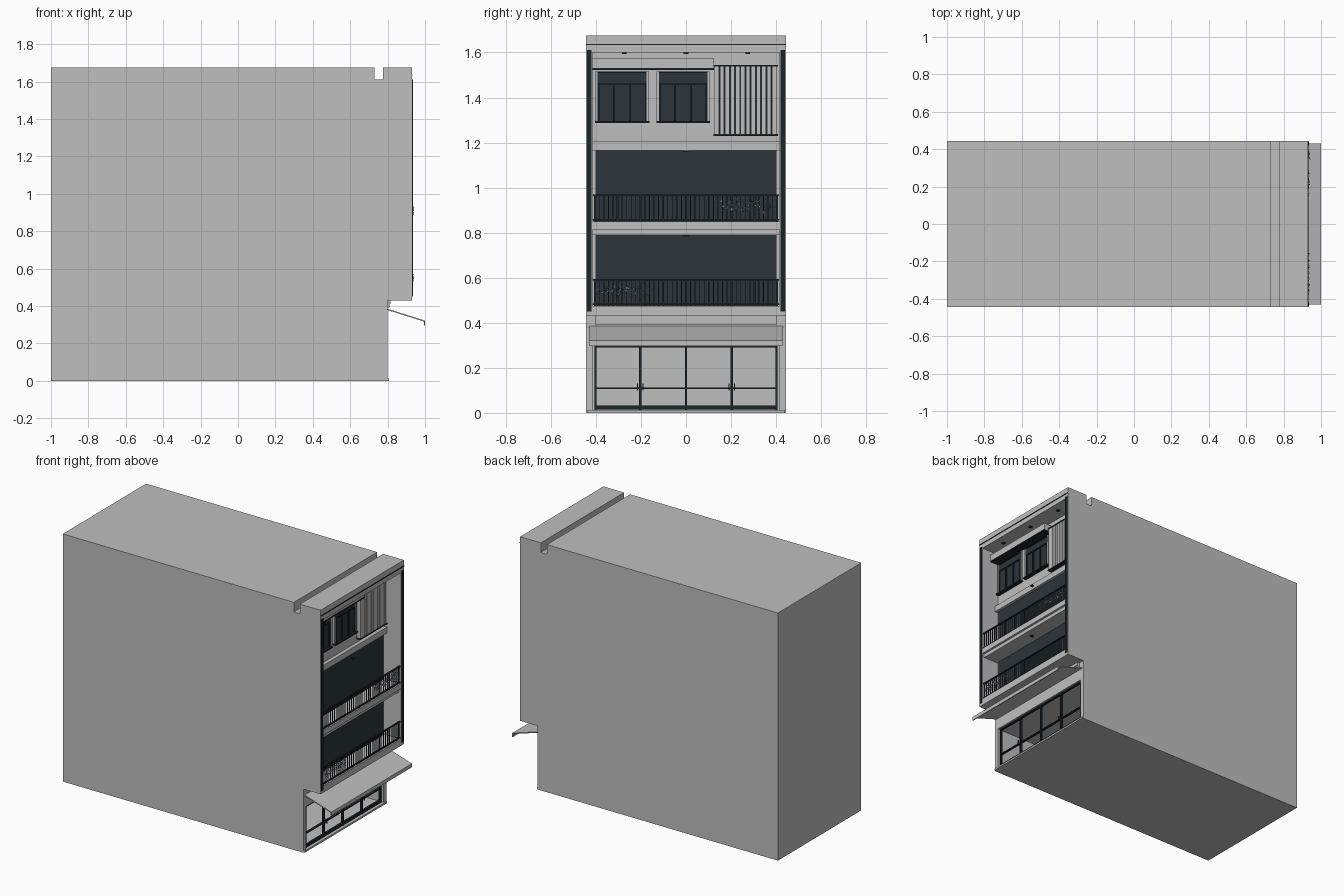
import bpy, bmesh, random
from mathutils import Vector

random.seed(4)
cube = bpy.data.objects.get("Cube")
if cube:
    bpy.data.objects.remove(cube, do_unlink=True)


def material(name, rgb):
    m = bpy.data.materials.new(name)
    m.use_nodes = True
    m.diffuse_color = (*rgb, 1)
    m.node_tree.nodes["Principled BSDF"].inputs["Base Color"].default_value = (*rgb, 1)
    return m


PLASTER = material("light grey plaster", (0.52, 0.52, 0.52))
GLASS = material("dark slate glass", (0.024, 0.036, 0.044))
METAL = material("near black metal", (0.01, 0.018, 0.023))


def finish(name, bm, mat):
    bmesh.ops.recalc_face_normals(bm, faces=bm.faces)
    mesh = bpy.data.meshes.new(name)
    bm.to_mesh(mesh)
    bm.free()
    mesh.materials.append(mat)
    ob = bpy.data.objects.new(name, mesh)
    bpy.context.collection.objects.link(ob)
    return ob


def boxes(name, mat, spans):
    """One object made of boxes given as (x0, x1, y0, y1, z0, z1)."""
    bm = bmesh.new()
    for x0, x1, y0, y1, z0, z1 in spans:
        made = bmesh.ops.create_cube(bm, size=1)["verts"]
        bmesh.ops.scale(bm, verts=made, vec=(x1 - x0, y1 - y0, z1 - z0))
        bmesh.ops.translate(bm, verts=made,
                            vec=((x0 + x1) / 2, (y0 + y1) / 2, (z0 + z1) / 2))
    return finish(name, bm, mat)


def extrude_profile(name, mat, points, y0, y1):
    """Side profile in x and z, extruded across y."""
    bm = bmesh.new()
    face = bm.faces.new([bm.verts.new((x, y0, z)) for x, z in points])
    moved = bmesh.ops.extrude_face_region(bm, geom=[face])["geom"]
    verts = [v for v in moved if isinstance(v, bmesh.types.BMVert)]
    bmesh.ops.translate(bm, verts=verts, vec=(0, y1 - y0, 0))
    return finish(name, bm, mat)


# Main dimensions
HALF, INNER, TOP = 0.445, 0.415, 1.675
WALL, FRONT, OVER = 0.8, 0.93, 0.43

# Body: core with shop room, balconies, and roof slot, between two side walls
roof = [(FRONT, TOP), (0.775, TOP), (0.775, 1.61), (0.73, 1.61), (0.73, TOP), (-1, TOP)]
core = [(-1, 0), (WALL, 0), (WALL, 0.012), (0.45, 0.012), (0.45, 0.3), (WALL, 0.3),
        (WALL, OVER), (FRONT, OVER), (FRONT, 0.475), (WALL, 0.475),
        (WALL, 0.79), (0.915, 0.79), (0.915, 0.815), (FRONT, 0.815), (FRONT, 0.85),
        (WALL, 0.85), (WALL, 1.165), (0.825, 1.165), (0.825, 1.205), (WALL, 1.205),
        (WALL, 1.6), (FRONT, 1.6)]
side = [(-1, 0), (WALL, 0), (WALL, OVER), (FRONT, OVER)]
extrude_profile("building_core", PLASTER, core + roof, -INNER, INNER)
for label, s in (("left", 1), ("right", -1)):
    extrude_profile(label + "_side_wall", PLASTER, side + roof,
                    *sorted((s * INNER, s * HALF)))
    boxes(label + "_front_strip", METAL,
          [(FRONT, 0.935, *sorted((s * 0.42, s * 0.44)), 0.45, 1.61)])

# Cornice groove, shop step and trim over the awning
boxes("cornice_line", METAL, [(FRONT, 0.933, -HALF, HALF, 1.632, 1.638)])
boxes("shop_step", PLASTER, [(0.79, 0.808, -0.44, 0.44, 0, 0.012)])
boxes("shop_trim", PLASTER, [(WALL, 0.81, -0.405, 0.405, 0.392, 0.41),
                             (WALL, 0.816, -0.405, 0.405, 0.41, OVER)])

# Sloping awning with a hanging lip
extrude_profile("awning", PLASTER,
                [(WALL, 0.385), (1, 0.322), (1, 0.297), (0.994, 0.297),
                 (0.994, 0.317), (WALL, 0.378)], -0.43, 0.43)

# Shop front frame with door handles
posts = [(0.775, 0.79, y - 0.005, y + 0.005, 0.012, 0.3)
         for y in (-0.402, -0.203, 0, 0.203, 0.402)]
rails = [(0.775, 0.79, -0.405, 0.405, z, z + h)
         for z, h in ((0.014, 0.018), (0.106, 0.007), (0.29, 0.008))]
handles = [(0.79, 0.8, y - 0.002, y + 0.002, 0.1, 0.13)
           for y in (-0.215, -0.19, 0.19, 0.215)]
boxes("shop_frame", METAL, posts + rails + handles)


# Balcony glazing, railing and foliage
def balcony(name, floor, top, plant_y):
    boxes(name + "_glazing", GLASS, [(WALL, 0.806, -0.402, 0.402, floor, top)])
    bars = [(0.915, 0.925, -INNER, INNER, floor + z, floor + z + 0.007)
            for z in (0.004, 0.112)]
    count = 40
    for i in range(count + 1):
        y = -0.405 + 0.81 * i / count
        w = 0.004 if i % 5 == 0 else 0.0018
        bars.append((0.918, 0.922, y - w, y + w, floor, floor + 0.115))
    boxes(name + "_railing", METAL, bars)
    boxes(name + "_lamp", METAL, [(0.85, 0.87, -0.01, 0.01, top - 0.006, top)])
    bm = bmesh.new()
    for _ in range(260):
        centre = Vector((random.uniform(0.905, 0.935),
                         plant_y + random.uniform(-0.125, 0.125),
                         floor + 0.067 + random.gauss(0, 0.014)))
        bm.faces.new([bm.verts.new(centre + Vector(
            [random.uniform(-0.008, 0.008) for _ in range(3)])) for _ in range(3)])
    finish(name + "_foliage", bm, PLASTER)


balcony("lower_balcony", 0.475, 0.79, -0.27)
balcony("upper_balcony", 0.85, 1.165, 0.27)


# Top floor windows
def window(name, y0, y1, z0=1.295, z1=1.515):
    boxes(name + "_surround", PLASTER,
          [(WALL, 0.812, y0 - 0.01, y0, z0, z1), (WALL, 0.812, y1, y1 + 0.01, z0, z1)])
    boxes(name + "_glass", GLASS, [(WALL, 0.806, y0, y1, z0, z1)])
    step = (y1 - y0) / 3
    frame = [(WALL, 0.814, y - 0.004, y + 0.004, z0, 1.46)
             for y in (y0 + 0.004, y0 + step, y1 - step, y1 - 0.004)]
    frame += [(WALL, 0.814, y0, y1, z - 0.003, z + 0.003) for z in (1.46, z1 - 0.003)]
    frame.append((WALL, 0.825, y0 - 0.012, y1 + 0.012, z0 - 0.009, z0))
    boxes(name + "_frame", METAL, frame)


window("right_window", -0.393, -0.175)
window("left_window", -0.12, 0.095)

# Canopy slab over the windows
boxes("window_canopy", PLASTER, [(WALL, 0.86, -INNER, 0.125, 1.53, 1.575)])
boxes("canopy_edge", METAL, [(WALL, 0.862, -INNER, 0.125, 1.523, 1.53)])

# Vertical louvre screen
boxes("louvre_slats", PLASTER,
      [(0.803, 0.828, 0.127 + i * 0.0232, 0.146 + i * 0.0232, 1.235, 1.54)
       for i in range(12)])
boxes("louvre_backing", METAL, [(WALL, 0.804, 0.127, 0.402, 1.235, 1.54)])
boxes("louvre_rails", METAL,
      [(WALL, 0.832, 0.122, 0.408, z, z + 0.007) for z in (1.23, 1.538)])

# Ceiling downlights
boxes("ceiling_lights", METAL,
      [(0.86, 0.88, y - 0.01, y + 0.01, 1.594, 1.6) for y in (-0.275, 0, 0.275)])
